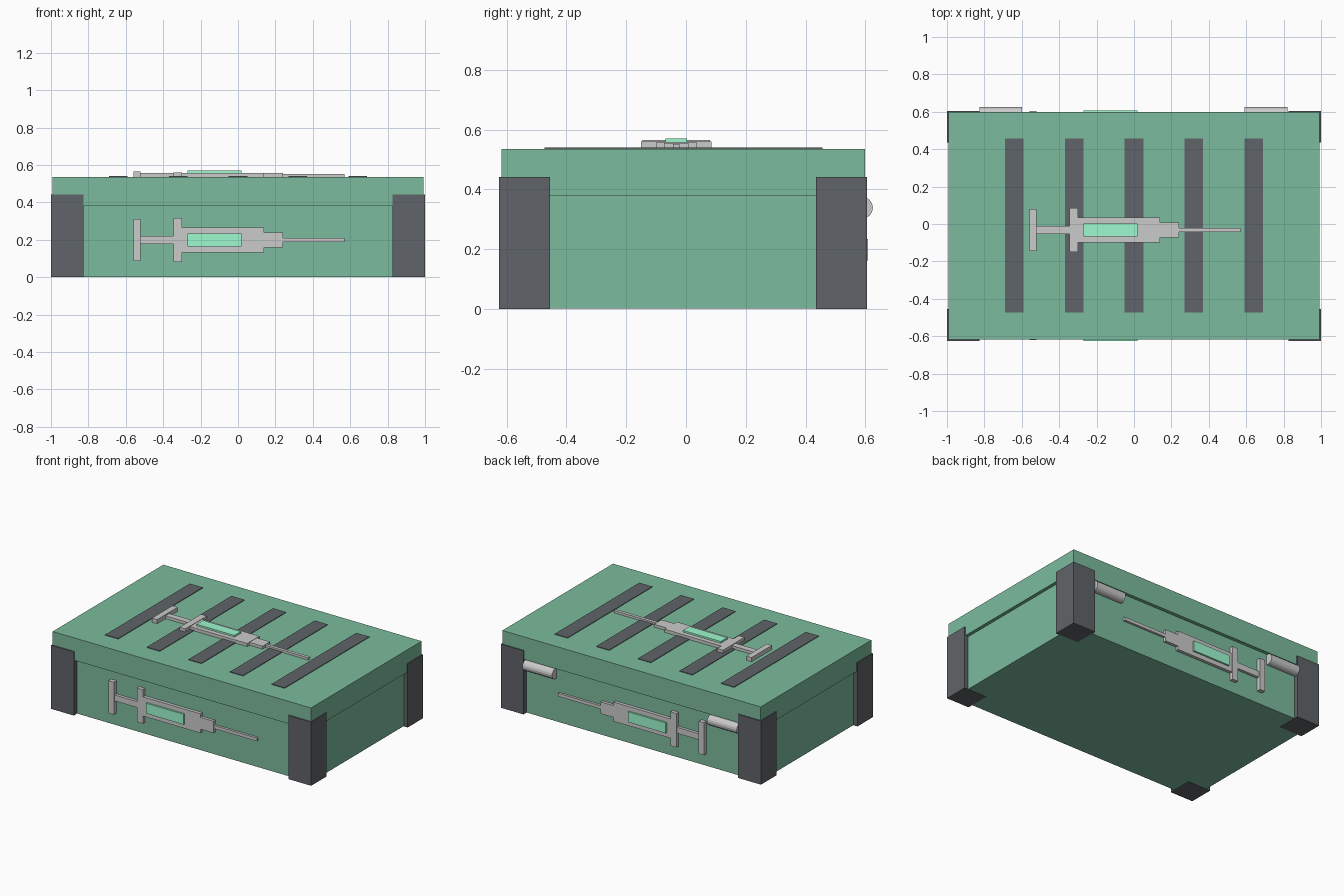
import bpy
import bmesh
import math
from mathutils import Vector, Matrix

if "Cube" in bpy.data.objects:
    bpy.data.objects.remove(bpy.data.objects["Cube"])


def material(name, rgb):
    m = bpy.data.materials.new(name)
    m.diffuse_color = (*rgb, 1)
    m.use_nodes = True
    m.node_tree.nodes["Principled BSDF"].inputs["Base Color"].default_value = m.diffuse_color
    return m


GREEN = material("case_green", (0.20, 0.50, 0.34))
DARK = material("dark_trim", (0.115, 0.127, 0.138))
MINT = material("mint_glass", (0.34, 0.95, 0.62))


def finish(name, bm, mat=None):
    bmesh.ops.recalc_face_normals(bm, faces=bm.faces)
    me = bpy.data.meshes.new(name)
    bm.to_mesh(me)
    bm.free()
    if mat:
        me.materials.append(mat)
    ob = bpy.data.objects.new(name, me)
    bpy.context.collection.objects.link(ob)
    return ob


def box(name, lo, hi, mat=None, frame=Matrix()):
    """Axis-aligned box between two corners, optionally placed in another frame."""
    lo, hi = Vector(lo), Vector(hi)
    bm = bmesh.new()
    bmesh.ops.create_cube(bm, size=1)
    for v in bm.verts:
        v.co = frame @ ((lo + hi) / 2 + v.co * (hi - lo))
    return finish(name, bm, mat)


def syringe(name, frame):
    """Syringe emblem lying in the local xy plane and rising along local z."""
    # part: x start, x end, half width, height
    parts = {
        "thumb_rest": (-0.56, -0.52, 0.113, 0.029),
        "plunger": (-0.52, -0.345, 0.021, 0.020),
        "flange": (-0.345, -0.30, 0.118, 0.025),
        "barrel": (-0.30, 0.14, 0.067, 0.022),
        "nozzle": (0.14, 0.24, 0.041, 0.020),
        "needle": (0.24, 0.57, 0.011, 0.016),
    }
    for part, (x0, x1, w, h) in parts.items():
        box(f"{name}_{part}", (x0, -w, -0.005), (x1, w, h), None, frame)
    box(f"{name}_window", (-0.27, -0.036, 0.015), (0.02, 0.036, 0.034), MINT, frame)


YC = -0.01  # middle of the case in depth

# Inset base and overhanging lid
box("base", (-0.97, -0.592, 0.002), (0.97, 0.574, 0.39), GREEN)
box("lid", (-0.993, -0.617, 0.38), (0.993, 0.598, 0.536), GREEN)

# Corner guards
for sx, side in ((-1, "left"), (1, "right")):
    for sy, end in ((-1, "front"), (1, "back")):
        xs = sorted((sx * 1.0, sx * 0.825))
        ys = sorted((YC + sy * 0.615, YC + sy * 0.445))
        box(f"corner_guard_{end}_{side}", (xs[0], ys[0], 0), (xs[1], ys[1], 0.442), DARK)

# Lid stripes
for i in range(5):
    x = (i - 2) * 0.32
    box(f"lid_stripe_{i + 1}", (x - 0.05, -0.473, 0.53), (x + 0.05, 0.457, 0.540), DARK)

# Hinge barrels
for x, side in ((-0.713, "left"), (0.706, "right")):
    bm = bmesh.new()
    bmesh.ops.create_cone(bm, cap_ends=True, segments=16, radius1=0.037, radius2=0.037,
                          depth=0.228,
                          matrix=Matrix.Translation((x, 0.588, 0.339))
                          @ Matrix.Rotation(math.pi / 2, 4, 'Y'))
    finish(f"hinge_{side}", bm)

# Syringe emblems on the lid, front and back
syringe("lid_syringe", Matrix.Translation((0, -0.032, 0.536)))
syringe("front_syringe", Matrix.Translation((0, -0.592, 0.199)) @ Matrix.Rotation(math.pi / 2, 4, 'X'))
syringe("back_syringe", Matrix.Translation((0, 0.574, 0.199)) @ Matrix.Rotation(-math.pi / 2, 4, 'X'))
